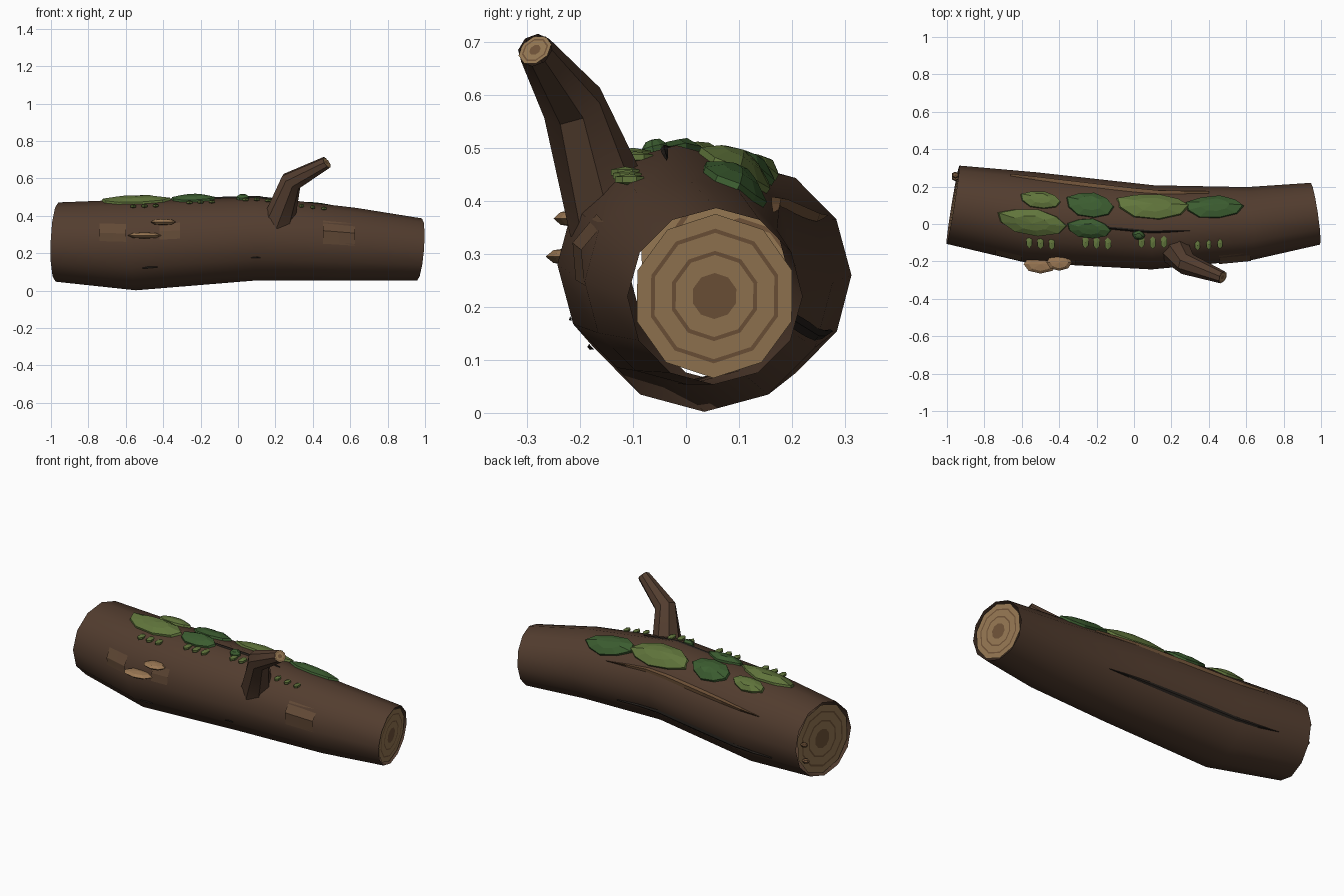
import bpy, bmesh, math
from mathutils import Vector, Matrix

if "Cube" in bpy.data.objects:
    bpy.data.objects.remove(bpy.data.objects["Cube"])


def material(name, r, g, b):
    m = bpy.data.materials.new(name)
    m.diffuse_color = (r, g, b, 1)
    m.use_nodes = True
    m.node_tree.nodes["Principled BSDF"].inputs["Base Color"].default_value = m.diffuse_color
    return m


BARK = material("bark", .085, .046, .028)
PLATE = material("bark_light", .12, .066, .036)
RIDGE = material("ridge_brown", .16, .085, .04)
DARK = material("crack", .018, .014, .011)
WOOD = material("wood", .30, .185, .085)
RING = material("wood_ring", .16, .085, .04)
MOSS = material("moss", .045, .11, .03)
MOSS2 = material("moss_light", .12, .18, .045)
FUNGUS = material("fungus", .33, .19, .09)

# log centre line: x, y, z, radius
LOG = [(-.968, .103, .26, .212), (-.55, .035, .245, .243), (.1, -.018, .28, .225),
       (.62, .003, .248, .195), (.97, .055, .22, .167)]
SIDES = 12


def make(name, verts, faces, mats, smooth=False, idx=None):
    me = bpy.data.meshes.new(name)
    me.from_pydata([tuple(v) for v in verts], [], faces)
    for m in mats:
        me.materials.append(m)
    if idx:
        for p, i in zip(me.polygons, idx):
            p.material_index = i
    bm = bmesh.new()
    bm.from_mesh(me)
    bmesh.ops.recalc_face_normals(bm, faces=bm.faces)
    bm.to_mesh(me)
    bm.free()
    ob = bpy.data.objects.new(name, me)
    bpy.context.collection.objects.link(ob)
    if smooth:
        bpy.ops.object.select_all(action='DESELECT')
        ob.select_set(True)
        bpy.context.view_layer.objects.active = ob
        bpy.ops.object.shade_smooth_by_angle(angle=math.radians(40))
    return ob


def frame(t):
    side = Vector((0, 0, 1)).cross(t).normalized()
    return side, t.cross(side).normalized()


def tube(name, path, sides, mat):
    pts = [Vector(p[:3]) for p in path]
    verts = []
    for i, p in enumerate(pts):
        t = (pts[min(i + 1, len(pts) - 1)] - pts[max(i - 1, 0)]).normalized()
        s, u = frame(t)
        for k in range(sides):
            a = 2 * math.pi * k / sides
            verts.append(p + path[i][3] * (s * math.cos(a) + u * math.sin(a)))
    faces = [(i * sides + k, i * sides + (k + 1) % sides,
              (i + 1) * sides + (k + 1) % sides, (i + 1) * sides + k)
             for i in range(len(pts) - 1) for k in range(sides)]
    return make(name, verts, faces, [mat], True)


def ring_cap(name, centre, direction, radius, sides, fractions):
    # flat disc of alternating wood and growth-ring bands
    t = Vector(direction).normalized()
    s, u = frame(t)
    verts, faces, idx = [], [], []
    for f in fractions:
        for k in range(sides):
            a = 2 * math.pi * (k + .5) / sides
            verts.append(Vector(centre) + radius * f * (s * math.cos(a) + u * math.sin(a)))
    for i in range(len(fractions) - 1):
        for k in range(sides):
            j = (k + 1) % sides
            faces.append((i * sides + k, i * sides + j, (i + 1) * sides + j, (i + 1) * sides + k))
            idx.append(i % 2)
    faces.append(tuple(range((len(fractions) - 1) * sides, len(fractions) * sides)))
    idx.append(1)
    make(name, verts, faces, [WOOD, RING], idx=idx)


def section(x):
    x = max(LOG[0][0], min(LOG[-1][0], x))
    for a, b in zip(LOG, LOG[1:]):
        if x <= b[0]:
            f = (x - a[0]) / (b[0] - a[0])
            return [a[i] + f * (b[i] - a[i]) for i in (1, 2, 3)]


def surf(x, deg, off=0):
    # point on the log: 0 = back, 90 = top, 180 = front
    y, z, r = section(x)
    h = 180 / SIDES
    r *= math.cos(math.radians(h)) / math.cos(math.radians(deg % (2 * h) - h))
    a = math.radians(deg)
    return Vector((x, y + (r + off) * math.cos(a), z + (r + off) * math.sin(a)))


def angle_at_y(x, y):
    cy, _, r = section(x)
    return math.degrees(math.acos(max(-1, min(1, (y - cy) / r))))


def angle_at_z(x, z):
    _, cz, r = section(x)
    return 180 - math.degrees(math.asin((z - cz) / r))


def moss(name, x, y, hx, hy, mat, n=9):
    d = math.degrees(hy / section(x)[2])
    a0 = angle_at_y(x, y)
    verts = []
    for scale, off in ((1, -.004), (.95, .012), (.5, .024)):
        for k in range(n):
            a = 2 * math.pi * k / n
            w = scale * (1 + .07 * math.sin(3 * k))
            verts.append(surf(x + hx * w * math.cos(a), a0 + d * w * math.sin(a), off))
    verts.append(surf(x, a0, .026))
    faces = [(i * n + k, i * n + (k + 1) % n, (i + 1) * n + (k + 1) % n, (i + 1) * n + k)
             for i in range(2) for k in range(n)]
    faces += [(2 * n + k, 2 * n + (k + 1) % n, 3 * n) for k in range(n)]
    make(name, verts, faces, [mat])


def strip(name, x0, x1, a0, a1, half, th, mat, taper=True, n=8):
    verts = []
    for i in range(n + 1):
        f = i / n
        w = half * (max(.08, math.sin(math.pi * f) ** .6) if taper else 1)
        for s, off in ((-1, .002), (0, th), (1, .002)):
            verts.append(surf(x0 + f * (x1 - x0), a0 + f * (a1 - a0) + s * w, off))
    faces = [(3 * i + j, 3 * i + j + 1, 3 * i + j + 4, 3 * i + j + 3)
             for i in range(n) for j in range(2)]
    make(name, verts, faces, [mat])


def ellipsoid(name, loc, size, mat, seg=8, rings=4):
    bm = bmesh.new()
    bmesh.ops.create_uvsphere(bm, u_segments=seg, v_segments=rings, radius=1,
                              matrix=Matrix.Translation(loc) @ Matrix.Diagonal((*size, 1)))
    me = bpy.data.meshes.new(name)
    bm.to_mesh(me)
    bm.free()
    me.materials.append(mat)
    bpy.context.collection.objects.link(bpy.data.objects.new(name, me))


# log shell with ringed cut ends
tube("log", LOG, SIDES, BARK)
BANDS = (1, .82, .77, .55, .5, .28)
for name, i, j in (("left_cut", 0, 1), ("right_cut", -1, -2)):
    c = Vector(LOG[i][:3])
    d = (c - Vector(LOG[j][:3])).normalized()
    ring_cap(name, c - d * .008, d, LOG[i][3] * .93, 10, BANDS)

# branch stub
BRANCH = [(.215, -.135, .36, .088), (.285, -.215, .585, .06), (.473, -.285, .685, .034)]
tube("branch", BRANCH, 8, BARK)
ring_cap("branch_cut", BRANCH[2][:3], (.258, -.15, .325 * .66), .034, 8, (1, .8, .7, .35))

# moss patches
for k, (x, y, hx, hy, m) in enumerate([
        (-.545, .005, .19, .075, MOSS2), (-.24, -.025, .12, .055, MOSS),
        (-.5, .13, .11, .05, MOSS2), (-.235, .105, .13, .075, MOSS),
        (.1, .095, .2, .08, MOSS2), (.43, .095, .16, .07, MOSS),
        (.025, -.06, .035, .025, MOSS)]):
    moss(f"moss_{k}", x, y, hx, hy, m)

# rows of small leaves
for g, (x, y, size) in enumerate([(-.5, -.1, 1), (-.2, -.1, 1), (.1, -.1, 1), (.4, -.108, .8)]):
    for k in (-1, 0, 1):
        p = surf(x + k * .06, angle_at_y(x, y), .006)
        ellipsoid(f"leaf_{g}_{k + 1}", p, (.021 * size, .039 * size, .011), MOSS2, 6, 3)

# shelf fungi
ellipsoid("shelf_fungus_low", (-.5, -.215, .295), (.09, .05, .017), FUNGUS)
ellipsoid("shelf_fungus_high", (-.4, -.205, .367), (.068, .045, .017), FUNGUS)

# raised bark plates on the front
for k, (x, z, hx, hz, th) in enumerate([(-.67, .305, .07, .065, .018), (-.365, .32, .055, .045, .008),
                                        (.54, .31, .085, .065, .022)]):
    a = angle_at_z(x, z)
    strip(f"bark_plate_{k}", x - hx, x + hx, a, a, math.degrees(hz / section(x)[2]), th, PLATE, False, 2)

# long ridge on the back, and cracks
strip("back_ridge", -.66, .4, 30, 34, 4, .014, RIDGE)
strip("back_crack", -.75, .32, -25, -25, 3.5, .008, DARK)
strip("top_crack", -.28, .3, 95, 97, 2, .008, DARK)
strip("front_crack", -.51, -.43, 211, 211, 1.5, .008, DARK, n=3)
strip("small_crack", .07, .12, 207, 207, 1, .006, DARK, n=3)

# splinters on the left end
for k, a in enumerate((8, -28)):
    ellipsoid(f"splinter_{k}", surf(-.955, a, -.045), (.022, .018, .014), RIDGE, 6, 4)
